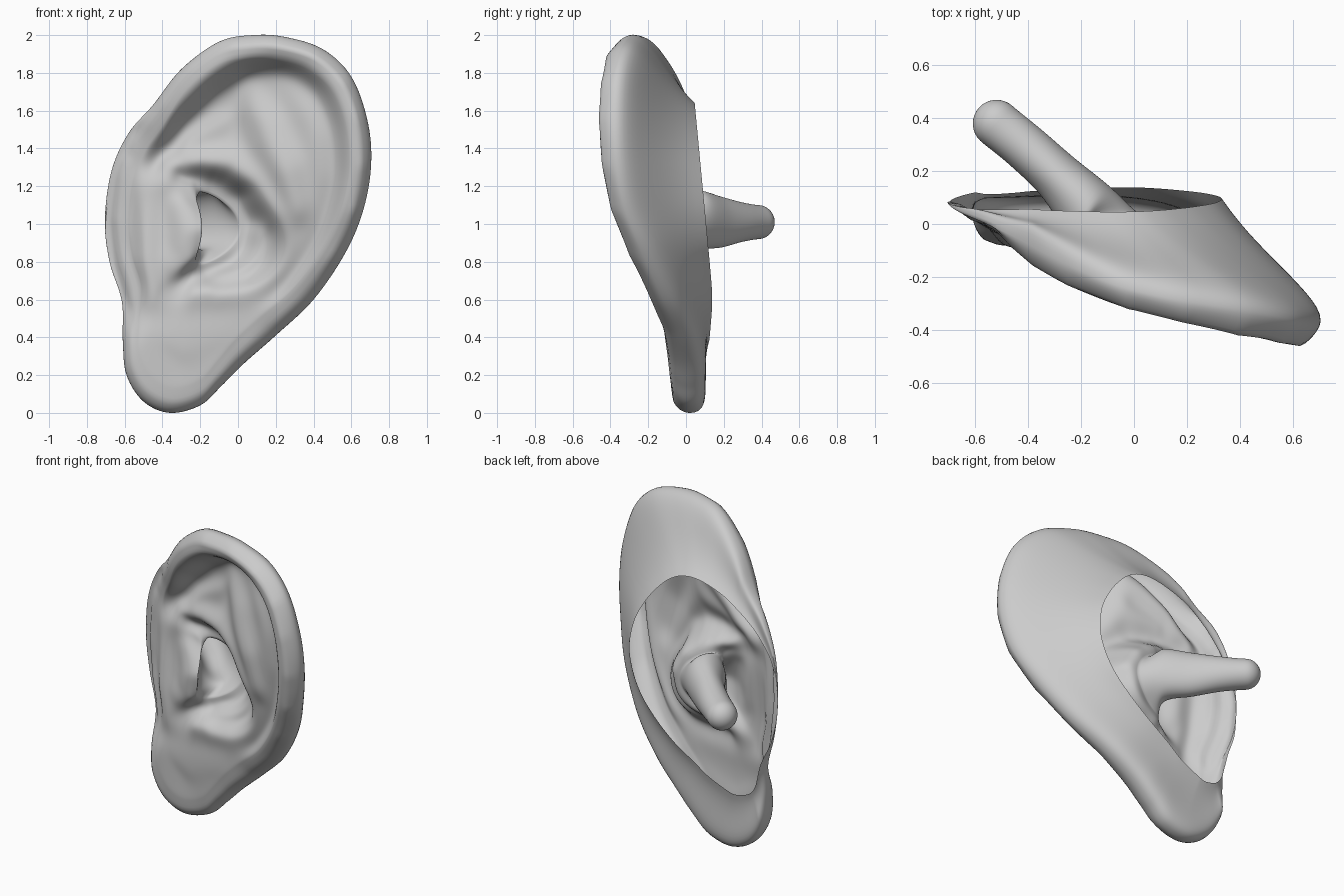
import bpy, bmesh, math
from mathutils import Vector as V

if "Cube" in bpy.data.objects:
    bpy.data.objects.remove(bpy.data.objects["Cube"])

# Outline and back opening, paired: x, y, z of the outer edge, then x, z of the opening rim
EDGE = [
    (-.36, .02, 0, -.42, .38), (-.20, .02, .04, -.36, .40), (-.09, .02, .14, -.25, .45),
    (.03, .01, .26, -.15, .52), (.20, -.03, .41, 0, .62), (.40, -.12, .60, .15, .75),
    (.57, -.23, .85, .27, .90), (.665, -.32, 1.08, .33, 1.08), (.705, -.36, 1.32, .31, 1.27),
    (.685, -.37, 1.55, .23, 1.43), (.60, -.36, 1.78, .13, 1.55), (.45, -.33, 1.925, .05, 1.61),
    (.25, -.30, 1.99, -.02, 1.635), (.08, -.27, 2.0, -.10, 1.64), (-.10, -.22, 1.965, -.20, 1.62),
    (-.30, -.13, 1.82, -.33, 1.57), (-.45, -.05, 1.63, -.46, 1.48), (-.58, .01, 1.48, -.56, 1.38),
    (-.67, .05, 1.28, -.65, 1.24), (-.705, .08, 1.02, -.70, 1.02), (-.68, .08, .80, -.68, .80),
    (-.615, .05, .59, -.61, .62), (-.61, .03, .38, -.57, .47), (-.59, .02, .20, -.53, .41),
    (-.50, .02, .06, -.47, .385)]

# Crest and groove lines of the front relief as x, z, depth y
helix = [(-.50, 1.40, -.05), (-.44, 1.48, -.10), (-.35, 1.62, -.18), (-.20, 1.79, -.26), (0, 1.91, -.34),
         (.20, 1.93, -.39), (.39, 1.865, -.44), (.53, 1.72, -.47), (.60, 1.55, -.48),
         (.615, 1.32, -.465), (.575, 1.10, -.42), (.475, .875, -.33), (.31, .66, -.22),
         (.13, .46, -.13), (-.06, .30, -.10), (-.25, .15, -.08)]
crus = [(-.50, 1.20, -.05), (-.38, 1.22, -.08), (-.26, 1.19, -.06)]
fossa = [(-.44, 1.32, .0), (-.26, 1.50, -.01), (-.10, 1.63, -.06), (.04, 1.74, -.12),
         (.25, 1.78, -.22), (.40, 1.70, -.28), (.49, 1.50, -.32), (.505, 1.25, -.31),
         (.44, 1.0, -.26), (.34, .80, -.20), (.20, .64, -.145)]
fossa_floor = [(-.25, 1.43, -.05), (-.05, 1.53, -.10)]
antihelix = [(-.38, 1.31, -.06), (-.20, 1.33, -.11), (-.04, 1.31, -.16), (.11, 1.21, -.22),
             (.22, 1.05, -.25), (.28, .90, -.23), (.25, .76, -.19), (.10, .65, -.15),
             (-.10, .63, -.13), (-.22, .64, -.12)]
upper_crus = [(.09, 1.71, -.16), (.15, 1.55, -.23), (.26, 1.30, -.30), (.32, 1.08, -.29)]
bowl_top = [(-.30, 1.25, -.02), (-.14, 1.21, .03), (-.01, 1.13, .05), (.04, 1.0, .05)]
bowl_mouth = [(.04, 1.0, .05), (.02, .88, .05), (-.05, .80, .03), (-.18, .75, 0),
              (-.30, .69, -.06), (-.40, .64, -.08)]
bowl_slope = [(.14, .94, -.06), (.13, .82, -.06), (.04, .73, -.06), (-.08, .71, -.06)]
tragus = [(-.30, 1.10, -.10), (-.24, .97, -.145), (-.27, .83, -.13), (-.34, .77, -.11)]
cheek = [(-.46, 1.08, -.06), (-.47, .80, -.09), (-.44, .62, -.095)]
cheek_back = [(-.58, 1.32, .0), (-.61, 1.02, .01), (-.59, .78, .0), (-.55, .60, -.03)]
face_edge = [(-.58, 1.48, .01), (-.67, 1.27, .05), (-.70, 1.02, .08), (-.67, .78, .08), (-.61, .60, .04)]
lobe = [(0, .45, -.115), (-.25, .40, -.10), (-.45, .40, -.085), (-.40, .20, -.08)]
LINES = [helix, crus, fossa, fossa_floor, antihelix, upper_crus, bowl_top, bowl_mouth, bowl_slope,
         tragus, cheek, cheek_back, face_edge, lobe]
SEGS = [[(a, b[0] - a[0], b[1] - a[1], b[2] - a[2]) for a, b in zip(l, l[1:])] for l in LINES]


def relief(x, z):
    """Depth blended from the nearest point of every feature line."""
    total = weight = 0
    for segs in SEGS:
        best, depth = 9, 0
        for a, dx, dz, dy in segs:
            t = ((x - a[0]) * dx + (z - a[1]) * dz) / (dx * dx + dz * dz)
            t = min(1, max(0, t))
            d = (x - a[0] - t * dx) ** 2 + (z - a[1] - t * dz) ** 2
            if d < best:
                best, depth = d, a[2] + t * dy
        w = 1 / (best + .0005) ** 1.35
        total += w * depth
        weight += w
    return total / weight


def catmull(a, b, c, d, t):
    return .5 * (2 * b + (c - a) * t + (2 * a - 5 * b + 4 * c - d) * t * t + (3 * b - a - 3 * c + d) * t ** 3)


SUB, BACK, ROLL, FRONT, WIDTH = 8, 14, 9, 54, .12
CX, CZ = -.09, .98                                   # canal mouth centre
TUBE = [(-.18, .06, 1.02, .12, .16), (-.29, .18, 1.01, .095, .135),
        (-.41, .29, 1.01, .09, .105), (-.52, .38, 1.01, .09, .09)]
AXIS, SIDE, UP = V((-.73, .68, 0)), V((.68, .73, 0)), V((0, 0, 1))

n = len(EDGE)
backs, fronts, angles = [], [], []
for i in range(n):
    rows = [EDGE[(i + k) % n] for k in (-1, 0, 1, 2)]
    for s in range(SUB):
        ox, oy, oz, rx, rz = [catmull(*c, s / SUB) for c in zip(*rows)]
        # Back: curve from the opening rim out to the outer edge
        ry = .145 - .095 * math.sqrt((rz - .6) ** 2 + .004) - .03 * max(0, -rx - .4) / .3
        ry = max(ry, .035)
        o, r = V((ox, oy, oz)), V((rx, ry, rz))
        flat = math.hypot(ox - rx, oz - rz)
        h = (.155 - .14 * (ry - oy)) * min(1, flat / .2)
        p1, p2 = o + V((0, h, 0)), r.lerp(o, .45) - V((0, .08 * (ry - oy), 0))
        back = []
        for k in range(BACK + 1):
            t = k / BACK
            back.append(r * (1 - t) ** 3 + p2 * 3 * t * (1 - t) ** 2 + p1 * 3 * t * t * (1 - t) + o * t ** 3)
        backs.append(back)
        # Front: rounded edge, then relief down to the kidney-shaped canal mouth
        ang = math.atan2(oz - CZ, ox - CX)
        angles.append(ang)
        sn = math.sin(ang)
        cx, cz = CX + .10 * math.cos(ang) - .11 * sn * sn, CZ + .19 * sn
        length = math.hypot(cx - ox, cz - oz)
        dist = [WIDTH * (1 - math.cos(k / ROLL * math.pi / 2)) for k in range(1, ROLL + 1)]
        dist += [WIDTH + (length - WIDTH) * k / FRONT for k in range(1, FRONT + 1)]
        front = []
        for d in dist:
            x, z = ox + (cx - ox) * d / length, oz + (cz - oz) * d / length
            y = relief(x, z)
            if d < WIDTH:
                y += (oy - y) * (1 - math.sqrt(1 - (1 - d / WIDTH) ** 2))
            front.append(V((x, y, z)))
        fronts.append(front)

# Soften the relief inside the rolled edge
m = len(fronts)
for _ in range(18):
    ys = [[p.y for p in f] for f in fronts]
    for j in range(m):
        for k in range(ROLL - 3, len(ys[j])):
            inner = ys[j][min(k + 1, len(ys[j]) - 1)]
            around = ys[j - 1][k] + ys[(j + 1) % m][k] + ys[j][k - 1] + inner
            fronts[j][k].y = .4 * ys[j][k] + .15 * around

# Ear canal: sections swept back from the mouth, closed with a round tip
tip = V(TUBE[-1][:3])
columns = []
for back, front, ang in zip(backs, fronts, angles):
    around = SIDE * math.cos(ang), UP * math.sin(ang)
    ctrl = [front[-5], front[-1]] + [V(t[:3]) + around[0] * t[3] + around[1] * t[4] for t in TUBE]
    ctrl.append(ctrl[-1] + AXIS * .1)
    canal = [catmull(*ctrl[k:k + 4], s / 7) for k in range(len(ctrl) - 3) for s in range(1, 8)]
    for k in range(1, 8):
        a = k / 8 * math.pi / 2
        canal.append(tip + AXIS * .09 * math.sin(a) + (around[0] + around[1]) * .09 * math.cos(a))
    columns.append(back + front + canal)

# One continuous skin, open at the back
bm = bmesh.new()
grid = [[bm.verts.new(p) for p in c] for c in columns]
end = bm.verts.new(tip + AXIS * .09)
for j in range(m):
    a, b = grid[j], grid[(j + 1) % m]
    for k in range(len(a) - 1):
        bm.faces.new((a[k], a[k + 1], b[k + 1], b[k]))
    bm.faces.new((a[-1], end, b[-1]))
bm.normal_update()
probe = grid[0][BACK + ROLL + 10].link_faces[0]
if probe.normal.y > 0:
    bmesh.ops.reverse_faces(bm, faces=bm.faces[:])
for f in bm.faces:
    f.smooth = True
mesh = bpy.data.meshes.new("ear")
bm.to_mesh(mesh)
bm.free()
ear = bpy.data.objects.new("ear", mesh)
bpy.context.collection.objects.link(ear)
